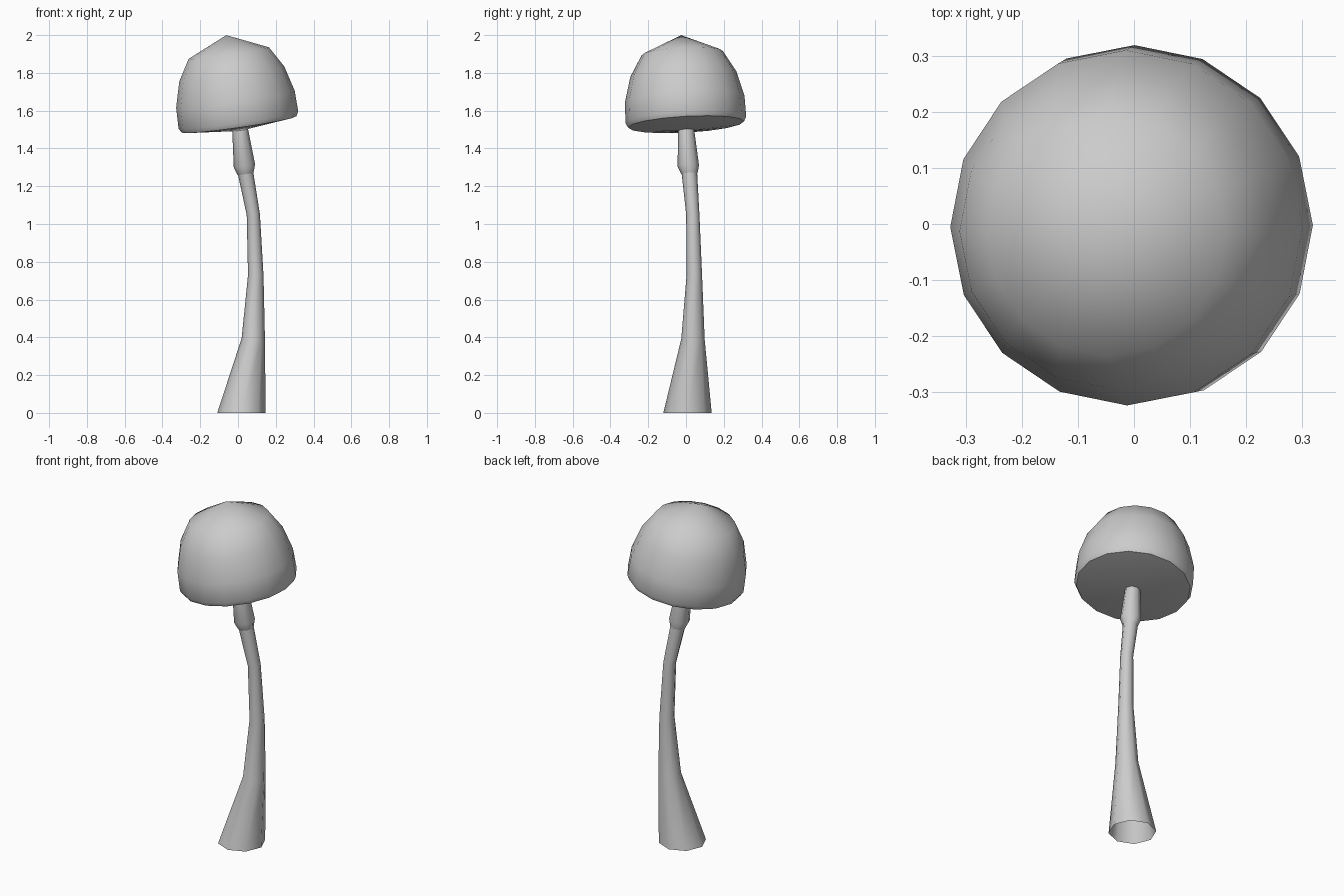
import bpy, bmesh, math
from mathutils import Vector

if "Cube" in bpy.data.objects:
    bpy.data.objects.remove(bpy.data.objects["Cube"])

UP = Vector((0, 0, 1))
CAP_AXIS = Vector((-0.143, -0.055, 1)).normalized()
CAP_BASE = Vector((0.004, 0.0, 1.537))


def ring(bm, centre, radius, axis, sides):
    rot = UP.rotation_difference(axis)
    return [bm.verts.new(Vector(centre) + rot @ Vector((
        radius * math.cos(2 * math.pi * i / sides),
        radius * math.sin(2 * math.pi * i / sides), 0))) for i in range(sides)]


def loft(name, sections, sides, start=None, end=None):
    """Skin (centre, radius, axis) rings; optional pole points close the ends."""
    bm = bmesh.new()
    rings = [ring(bm, c, r, Vector(a).normalized(), sides) for c, r, a in sections]
    for lo, hi in zip(rings, rings[1:]):
        for i in range(sides):
            j = (i + 1) % sides
            bm.faces.new((lo[i], lo[j], hi[j], hi[i]))
    for pole, loop, flip in ((start, rings[0], True), (end, rings[-1], False)):
        if pole is not None:
            tip = bm.verts.new(pole)
            for i in range(sides):
                a, b = loop[i], loop[(i + 1) % sides]
                bm.faces.new((b, a, tip) if flip else (a, b, tip))
    mesh = bpy.data.meshes.new(name)
    bm.to_mesh(mesh)
    bm.free()
    obj = bpy.data.objects.new(name, mesh)
    bpy.context.collection.objects.link(obj)
    bpy.ops.object.select_all(action='DESELECT')
    obj.select_set(True)
    bpy.context.view_layer.objects.active = obj
    bpy.ops.object.shade_smooth_by_angle(angle=math.radians(48))
    return obj


# Bent stem, flared at the open foot
loft("stem", [
    ((0.018, 0.008, 0.0), 0.128, UP),
    ((0.081, 0.037, 0.39), 0.062, (0.08, 0.04, 1)),
    ((0.094, 0.044, 0.73), 0.041, UP),
    ((0.081, 0.036, 1.05), 0.035, (-0.1, -0.04, 1)),
    ((0.040, 0.018, 1.27), 0.041, CAP_AXIS),
], 8)

# Collar below the cap
loft("collar", [
    ((0.040, 0.018, 1.266), 0.043, CAP_AXIS),
    ((0.034, 0.012, 1.308), 0.057, CAP_AXIS),
    ((0.011, 0.001, 1.50), 0.042, CAP_AXIS),
    ((0.006, 0.000, 1.53), 0.039, CAP_AXIS),
], 8)

# Tilted cap: (radius, height along the cap axis)
cap_profile = [(0.307, -0.010), (0.320, 0.014), (0.317, 0.125),
               (0.281, 0.260), (0.215, 0.372)]
loft("cap", [(CAP_BASE + CAP_AXIS * t, r, CAP_AXIS) for r, t in cap_profile], 16,
     start=CAP_BASE - CAP_AXIS * 0.045, end=CAP_BASE + CAP_AXIS * 0.468)
